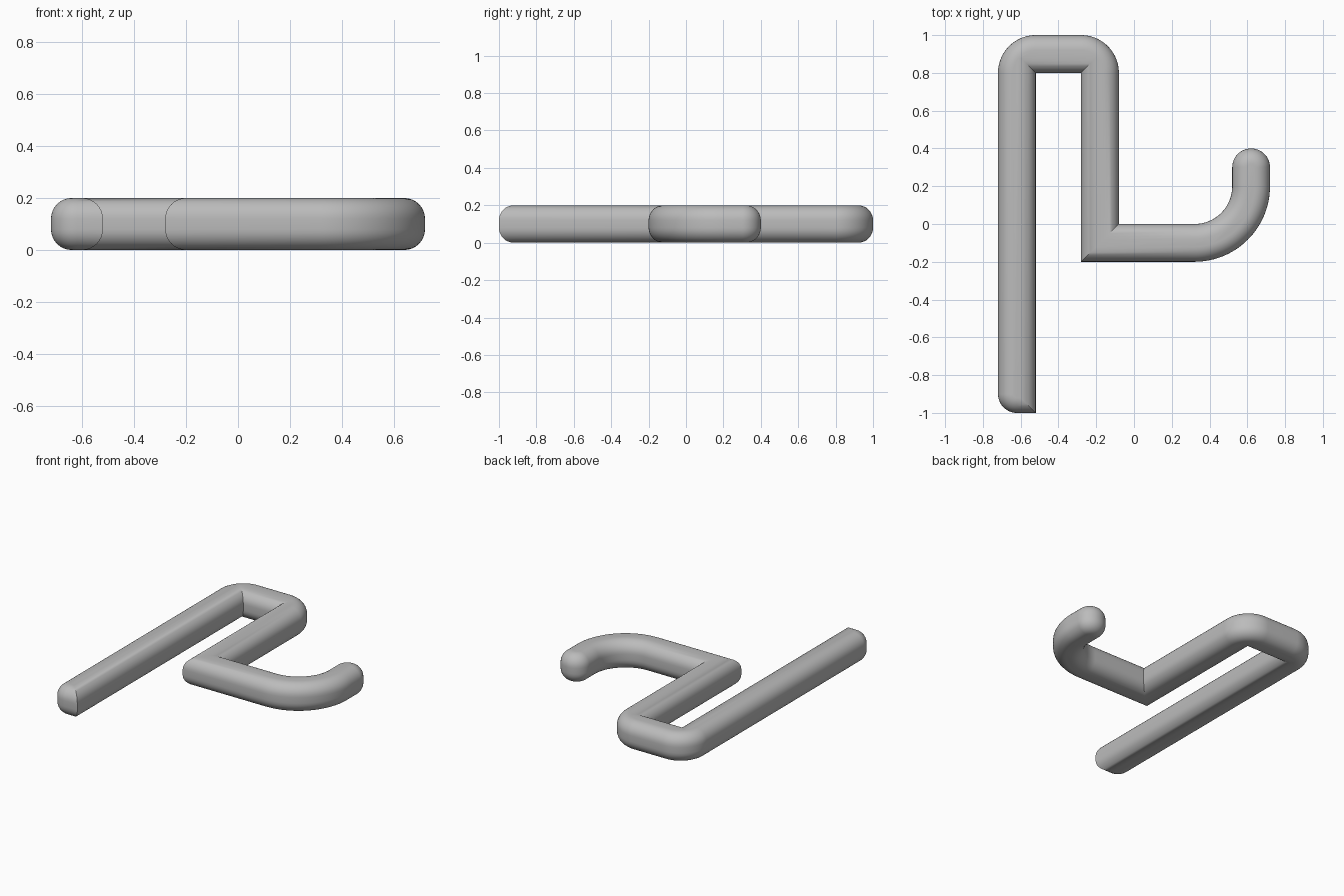
import bpy, bmesh, math
from mathutils import Vector

cube = bpy.data.objects.get("Cube")
if cube:
    bpy.data.objects.remove(cube, do_unlink=True)

HEIGHT, EDGE, EDGE_STEPS = 0.2, 0.08, 8

# Outline corners, counter-clockwise: x, y, corner radius (0 = sharp)
CORNERS = [
    (-0.72, -1.0, 0.1), (-0.52, -1.0, 0), (-0.52, 0.8, 0), (-0.28, 0.8, 0),
    (-0.28, -0.2, 0), (0.72, -0.2, 0.4), (0.72, 0.4, 0.1), (0.52, 0.4, 0.1),
    (0.52, 0.0, 0.2), (-0.08, 0.0, 0), (-0.08, 1.0, 0.2), (-0.72, 1.0, 0.2),
]


def outline_samples():
    """Return (point, outward offset direction) pairs around the outline."""
    pts = [Vector(c[:2]) for c in CORNERS]
    samples = []
    for i, (x, y, r) in enumerate(CORNERS):
        a = (pts[i] - pts[i - 1]).normalized()
        b = (pts[(i + 1) % len(pts)] - pts[i]).normalized()
        na, nb = Vector((a.y, -a.x)), Vector((b.y, -b.x))
        if r == 0:
            samples.append((pts[i], na + nb))       # mitred corner
            continue
        turn = 1 if a.cross(b) > 0 else -1          # convex or concave
        centre = pts[i] - turn * r * (na + nb)
        steps = 32 if r > 0.15 else 16
        for k in range(steps + 1):
            t = math.pi / 2 * k / steps
            n = na * math.cos(t) + nb * math.sin(t)
            p = centre + turn * r * n
            if not samples or (p - samples[-1][0]).length > 1e-5:
                samples.append((p, n))
    return samples


# Rounded edge section: inward offset and height for every ring
quarter = [math.pi / 2 * k / EDGE_STEPS for k in range(EDGE_STEPS + 1)]
lower = [(EDGE * (1 - math.sin(t)), EDGE * (1 - math.cos(t))) for t in quarter]
section = lower + [(d, HEIGHT - z) for d, z in reversed(lower)]

# Bent rod: stacked offset rings, capped at bottom and top
bm = bmesh.new()
samples = outline_samples()
rings = [[bm.verts.new((*(p - n * d), z)) for p, n in samples] for d, z in section]
for low, high in zip(rings, rings[1:]):
    for i in range(len(low)):
        j = (i + 1) % len(low)
        bm.faces.new((low[i], low[j], high[j], high[i]))
bm.faces.new(rings[0][::-1])
bm.faces.new(rings[-1])

mesh = bpy.data.meshes.new("bent_rod")
bm.to_mesh(mesh)
bm.free()
rod = bpy.data.objects.new("bent_rod", mesh)
bpy.context.collection.objects.link(rod)

# Plain grey material
grey = bpy.data.materials.new("plain_grey")
grey.use_nodes = True
colour = (0.5, 0.5, 0.5, 1)
grey.diffuse_color = colour
grey.node_tree.nodes["Principled BSDF"].inputs["Base Color"].default_value = colour
mesh.materials.append(grey)

# Smooth shading with crisp mitres
bpy.ops.object.select_all(action='DESELECT')
rod.select_set(True)
bpy.context.view_layer.objects.active = rod
bpy.ops.object.shade_smooth_by_angle(angle=math.radians(30))
